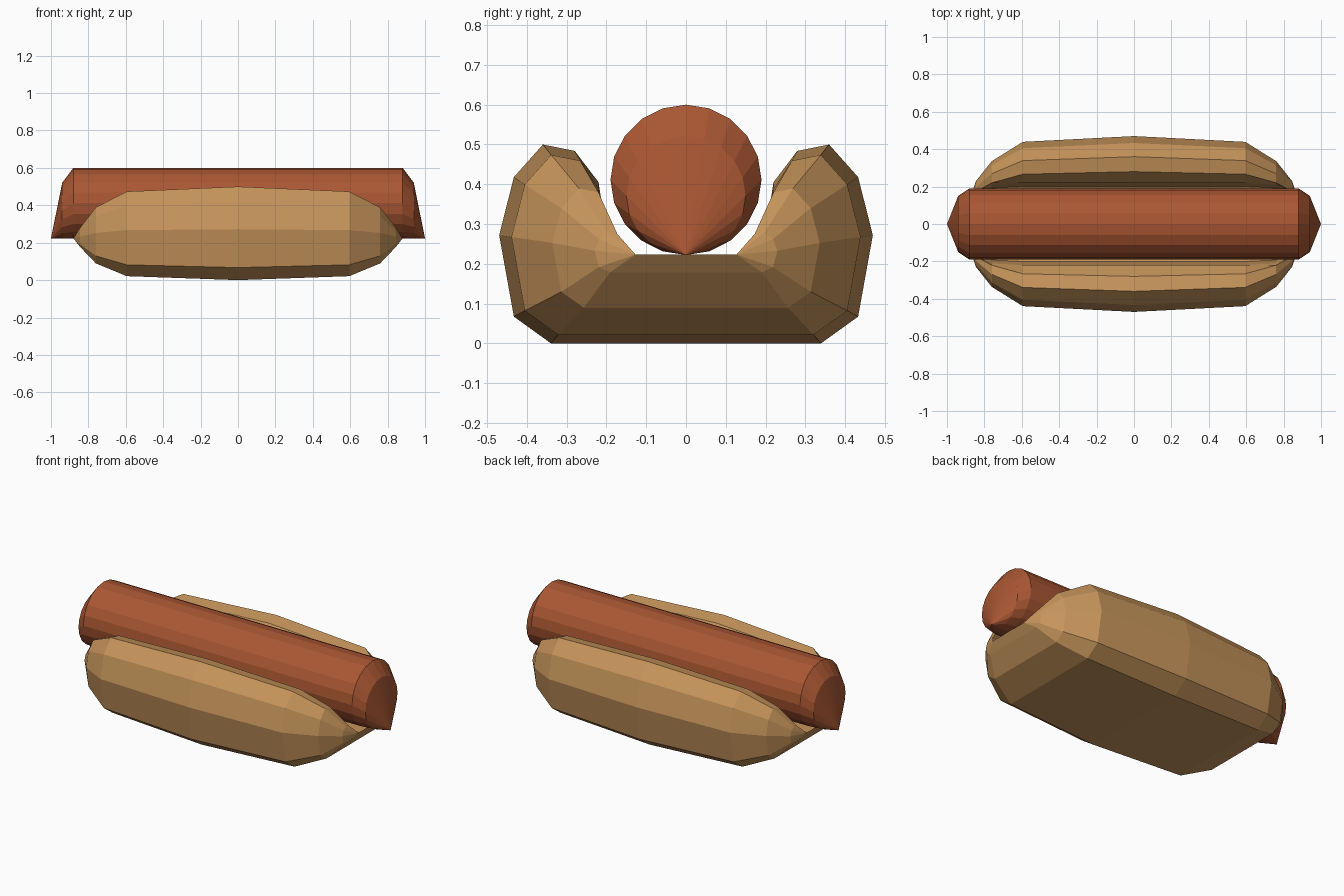
import bpy, bmesh, math

if "Cube" in bpy.data.objects:
    bpy.data.objects.remove(bpy.data.objects["Cube"])


def material(name, color):
    m = bpy.data.materials.new(name)
    m.diffuse_color = (*color, 1)
    m.use_nodes = True
    m.node_tree.nodes["Principled BSDF"].inputs["Base Color"].default_value = m.diffuse_color
    return m


def loft(name, rings, mat):
    """Join equal closed rings; collapsed ends are merged together."""
    bm = bmesh.new()
    loops = [[bm.verts.new(p) for p in ring] for ring in rings]
    n = len(loops[0])
    for a, b in zip(loops, loops[1:]):
        for i in range(n):
            j = (i + 1) % n
            bm.faces.new((a[i], a[j], b[j], b[i]))
    bmesh.ops.remove_doubles(bm, verts=bm.verts, dist=0.0005)
    bmesh.ops.recalc_face_normals(bm, faces=bm.faces)
    me = bpy.data.meshes.new(name)
    bm.to_mesh(me)
    bm.free()
    me.materials.append(mat)
    obj = bpy.data.objects.new(name, me)
    bpy.context.collection.objects.link(obj)
    return obj


bread = material("golden bread", (0.57, 0.30, 0.105))
meat = material("red brown meat", (0.40, 0.095, 0.033))

# Bun: U-shaped cross-section, tapering to a level lip at both ends
PY, PZ = 0.127, 0.223
outer = [(0.34, 0.0), (0.433, 0.067), (0.47, 0.272), (0.433, 0.418),
         (0.36, 0.5), (0.28, 0.484)]
inner = [(0.22, 0.405), (0.2, 0.275), (0.127, 0.22)]
# x, outer width scale, inner width scale, height scale
stations = [(0, 1, 1, 1), (0.595, 0.91, 1, 0.905), (0.76, 0.61, 0.9, 0.6),
            (0.845, 0.3, 0.5, 0.2), (0.88, 0, 0, 0)]


def bun_ring(x, so, si, sz):
    half = [(PY + (y - PY) * so, PZ + (z - PZ) * sz) for y, z in outer]
    half += [(PY + (y - PY) * si, PZ + (z - PZ) * sz) for y, z in inner]
    loop = half + [(-y, z) for y, z in reversed(half)]
    return [(x, y, z) for y, z in loop]


left = [(-s[0], *s[1:]) for s in reversed(stations[1:])]
loft("bun", [bun_ring(*s) for s in left + stations], bread)

# Sausage: round bar whose ends slope down to a low tip
R, BASE, SIDES = 0.19, 0.222, 20


def sausage_ring(x, s):
    angles = [2 * math.pi * i / SIDES for i in range(SIDES)]
    return [(x, R * s * math.sin(a), BASE + R * s * (1 + math.cos(a)) * 0.995)
            for a in angles]


ends = [(0.88, 1), (0.94, 0.79), (1.0, 0)]
profile = [(-x, s) for x, s in reversed(ends)] + ends
loft("sausage", [sausage_ring(*p) for p in profile], meat)
